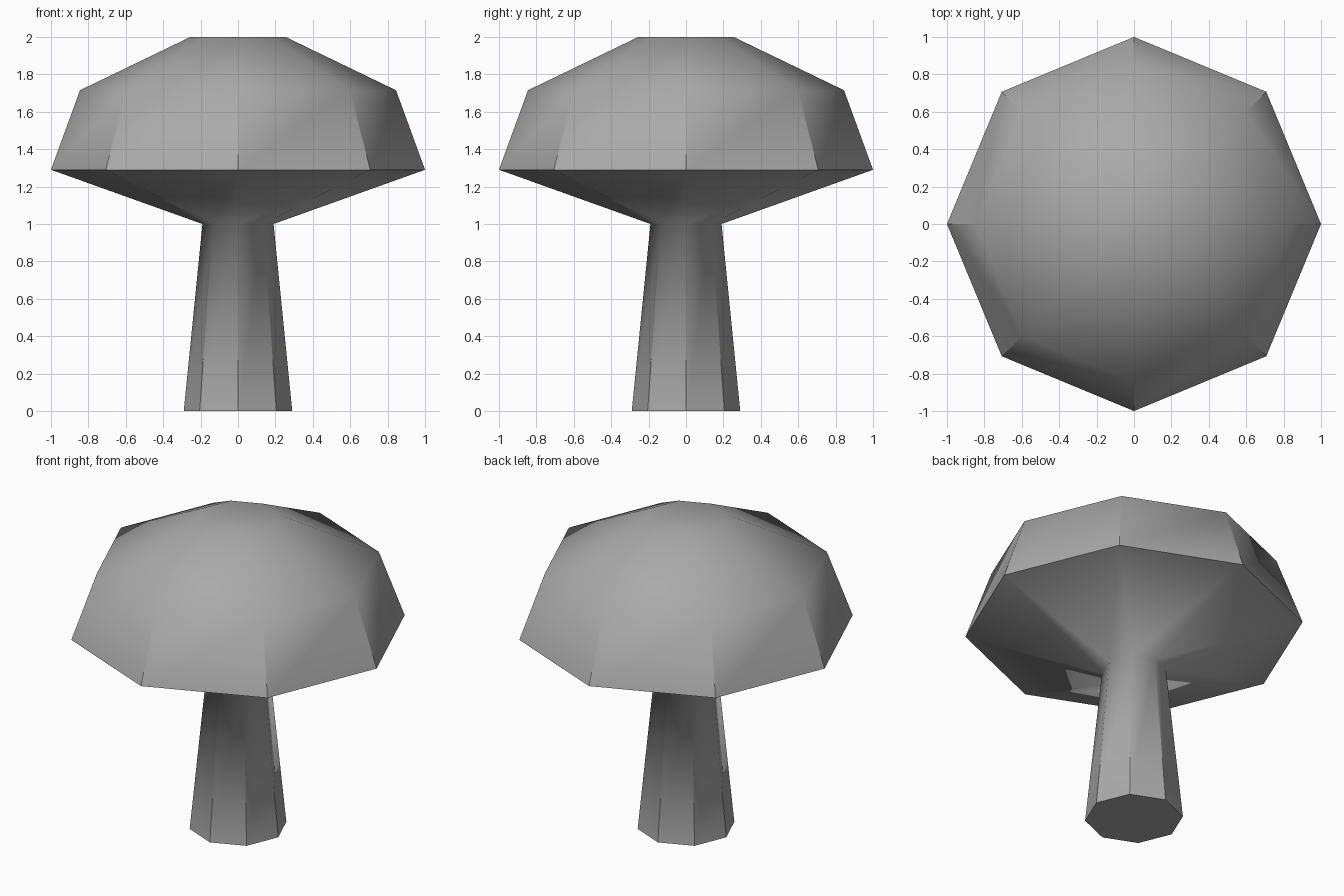
import bpy, bmesh
from math import cos, sin, tau

cube = bpy.data.objects.get("Cube")
if cube:
    bpy.data.objects.remove(cube, do_unlink=True)

SIDES = 8
# Outline from the foot to the crown: radius, height
PROFILE = [(0.29, 0.0), (0.19, 1.0), (1.0, 1.29), (0.845, 1.715), (0.255, 2.0)]
FOOT, NECK, RIM, SHOULDER, CROWN = range(5)

# Single flat colour
grey = bpy.data.materials.new("plain grey")
grey.use_nodes = True
colour = (0.4, 0.4, 0.4, 1.0)
grey.diffuse_color = colour
grey.node_tree.nodes["Principled BSDF"].inputs["Base Color"].default_value = colour

bm = bmesh.new()
rings = [[bm.verts.new((r * cos(tau * i / SIDES), r * sin(tau * i / SIDES), z))
          for i in range(SIDES)] for r, z in PROFILE]

# Stem, underside and cap as one continuous skin
for low, high in zip(rings, rings[1:]):
    for i in range(SIDES):
        j = (i + 1) % SIDES
        bm.faces.new((low[i], low[j], high[j], high[i]))

# Flat foot and crown
bm.faces.new(rings[FOOT][::-1])
bm.faces.new(rings[CROWN])
for face in bm.faces:
    face.smooth = True

# Sharp foot and rim outlines, sharp upright edges on the stem and cap wall
for i in range(SIDES):
    j = (i + 1) % SIDES
    creases = [(rings[FOOT][i], rings[FOOT][j]), (rings[RIM][i], rings[RIM][j]),
               (rings[FOOT][i], rings[NECK][i]), (rings[RIM][i], rings[SHOULDER][i])]
    for pair in creases:
        bm.edges.get(pair).smooth = False

mesh = bpy.data.meshes.new("mushroom")
bm.to_mesh(mesh)
bm.free()
mesh.materials.append(grey)
mushroom = bpy.data.objects.new("mushroom", mesh)
bpy.context.collection.objects.link(mushroom)
